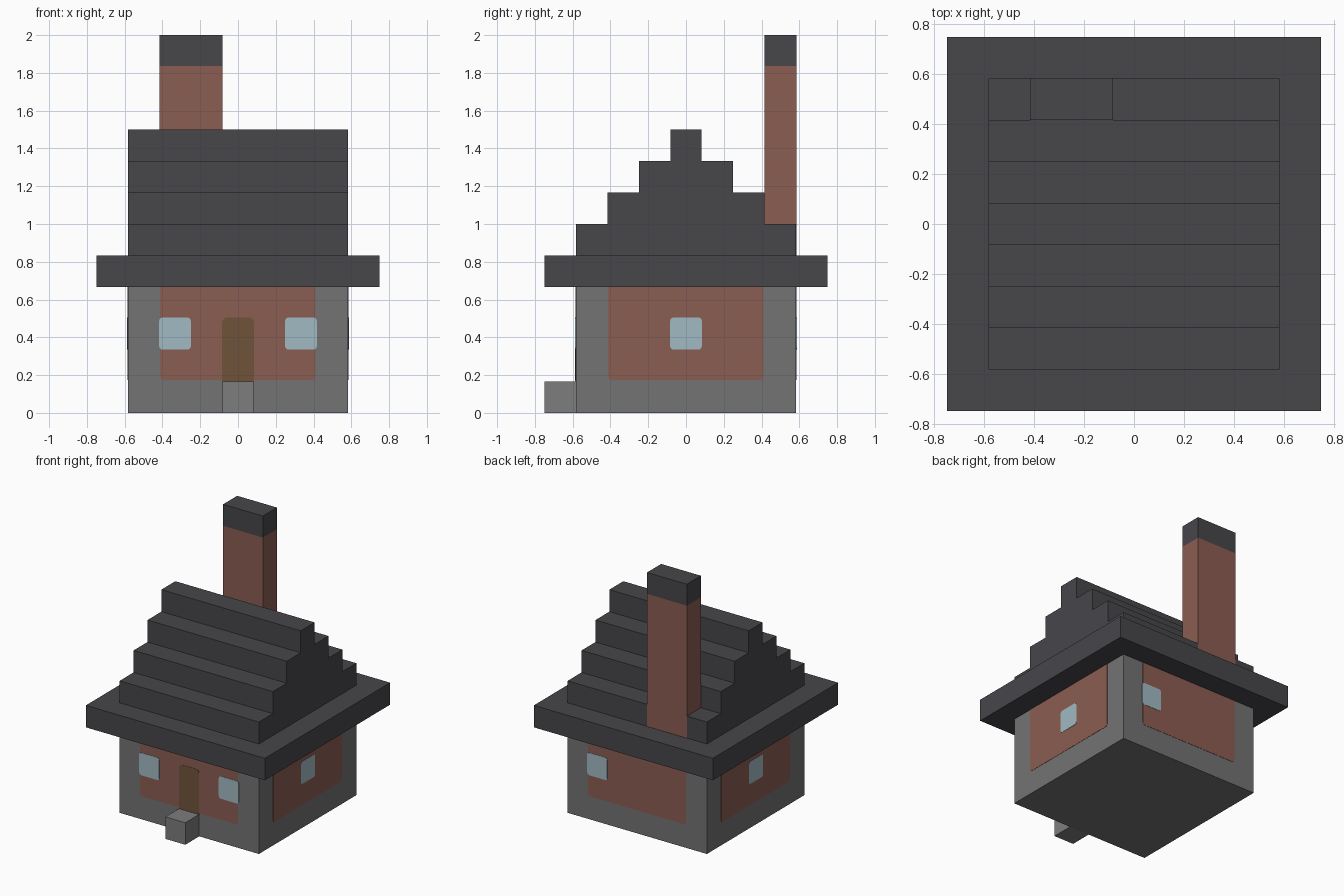
import bpy
import bmesh
from math import cos, sin, pi, radians
from mathutils import Matrix, Vector

U = 1 / 6            # block size
WALL = 3.5 * U       # half width of the house

if "Cube" in bpy.data.objects:
    bpy.data.objects.remove(bpy.data.objects["Cube"])


def material(name, rgb):
    linear = [((c / 255 + 0.055) / 1.055) ** 2.4 for c in rgb] + [1]
    mat = bpy.data.materials.new(name)
    mat.use_nodes = True
    mat.diffuse_color = linear
    bsdf = mat.node_tree.nodes["Principled BSDF"]
    bsdf.inputs["Base Color"].default_value = linear
    bsdf.inputs["Roughness"].default_value = 0.9
    return mat


stone = material("grey stone", (115, 115, 115))
pale_stone = material("pale stone", (124, 125, 124))
brick = material("red brick", (139, 93, 82))
slate = material("dark slate", (71, 70, 74))
glass = material("pale blue glass", (160, 186, 194))
wood = material("brown wood", (112, 84, 58))


def finish(name, bm, mat):
    bmesh.ops.recalc_face_normals(bm, faces=bm.faces)
    mesh = bpy.data.meshes.new(name)
    bm.to_mesh(mesh)
    bm.free()
    mesh.materials.append(mat)
    obj = bpy.data.objects.new(name, mesh)
    bpy.context.collection.objects.link(obj)
    return obj


def box(name, low, high, mat):
    low, high = Vector(low), Vector(high)
    bm = bmesh.new()
    bmesh.ops.create_cube(bm, size=1)
    bmesh.ops.scale(bm, vec=high - low, verts=bm.verts)
    bmesh.ops.translate(bm, vec=(low + high) / 2, verts=bm.verts)
    return finish(name, bm, mat)


def prism(name, points, direction, mat):
    bm = bmesh.new()
    face = bm.faces.new([bm.verts.new(p) for p in points])
    new = bmesh.ops.extrude_face_region(bm, geom=[face])["geom"]
    verts = [g for g in new if isinstance(g, bmesh.types.BMVert)]
    bmesh.ops.translate(bm, vec=direction, verts=verts)
    return finish(name, bm, mat)


def plate(name, turn, u0, u1, z0, z1, depth, mat, bottom=0.018, top=0.018):
    """Thin rounded panel on the wall reached by turning from the front."""
    corners = [(u1, z1, -1, -1, top, 0), (u0, z1, 1, -1, top, 90),
               (u0, z0, 1, 1, bottom, 180), (u1, z0, -1, 1, bottom, 270)]
    points = []
    for u, z, su, sz, r, start in corners:
        steps = 3 if r else 0
        for i in range(steps + 1):
            a = radians(start) + (i / steps * pi / 2 if r else 0)
            points.append((u + su * r + r * cos(a), -WALL,
                           z + sz * r + r * sin(a)))
    obj = prism(name, points, (0, -depth, 0), mat)
    obj.data.transform(Matrix.Rotation(radians(turn), 4, "Z"))


# Walls and doorstep
box("stone_walls", (-WALL, -WALL, 0), (WALL, WALL, 4 * U), stone)
box("doorstep", (-U / 2, -4.5 * U, 0), (U / 2, -WALL, U), pale_stone)

# Brick panels on all four walls
for side, turn in (("front", 0), ("right", 90), ("back", 180), ("left", 270)):
    plate(side + "_brick_panel", turn, -0.412, 0.41, 0.175, 4 * U - 0.0005,
          0.002, brick, top=0)

# Windows: two in front, one on each other wall
windows = [("front_window_a", 0, -2), ("front_window_b", 0, 2),
           ("right_window", 90, 0), ("back_window", 180, -2),
           ("left_window", 270, 0)]
for name, turn, slot in windows:
    mid = slot * U
    plate(name, turn, mid - 0.084, mid + 0.084, 0.335, 0.505, 0.004, glass)

# Door
plate("door", 0, -0.084, 0.084, U, 0.505, 0.004, wood, bottom=0, top=0.025)

# Eaves slab and stepped roof
box("eaves", (-4.5 * U, -4.5 * U, 4 * U), (4.5 * U, 4.5 * U, 5 * U), slate)
half = []
for i in range(4):
    y = (3.5 - i) * U
    half += [(y, (5 + i) * U), (y, (6 + i) * U)]
outline = half + [(-y, z) for y, z in reversed(half)]
prism("stepped_roof", [(-WALL, y, z) for y, z in outline],
      (2 * WALL, 0, 0), slate)

# Chimney, its back just proud of the roof
x0, x1, y0, y1 = -2.5 * U, -0.5 * U, 2.5 * U, WALL + 0.002
box("chimney", (x0, y0, 5 * U), (x1, y1, 11 * U + 0.004), brick)
box("chimney_cap", (x0, y0, 11 * U + 0.004), (x1, y1, 2), slate)
